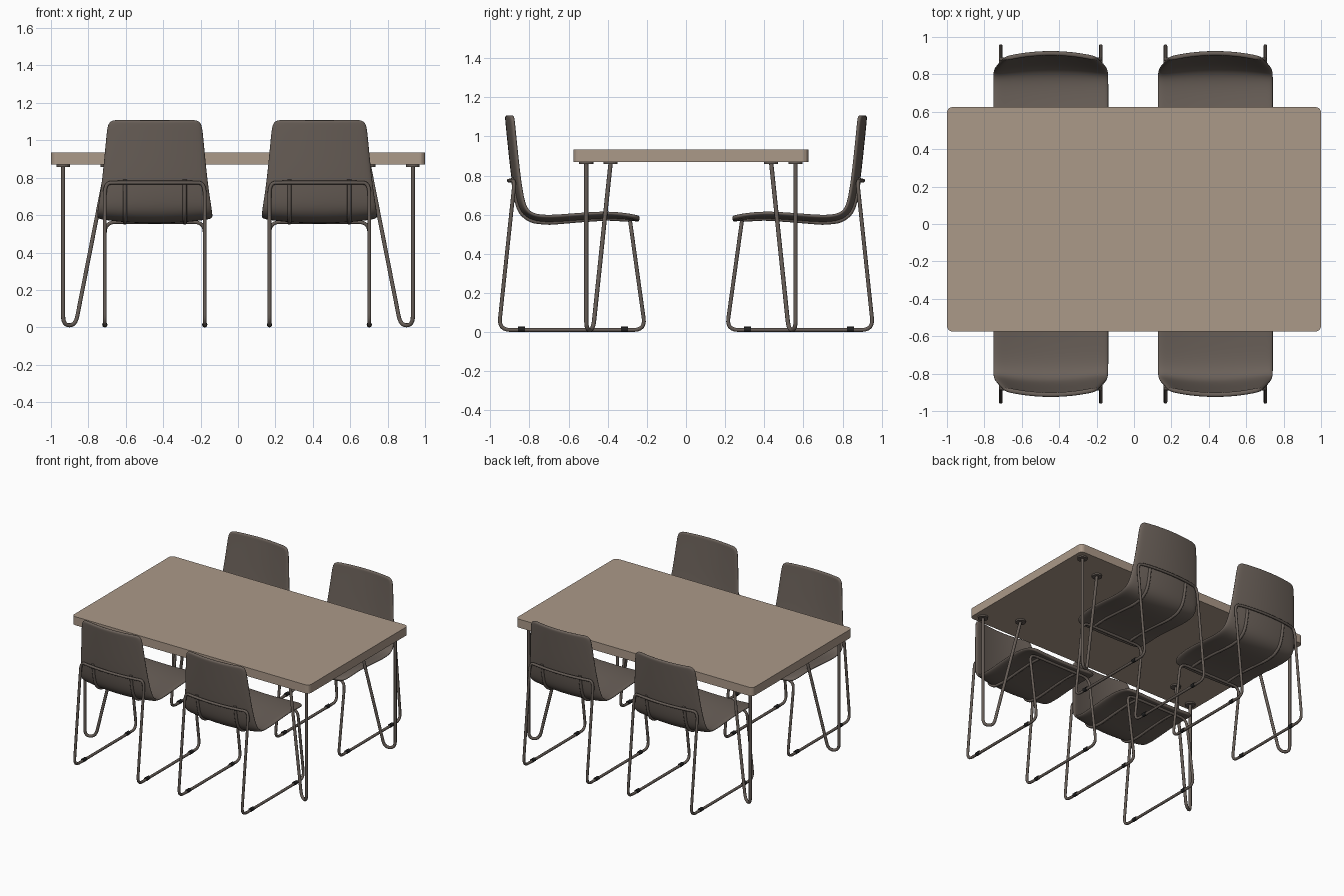
import bpy, bmesh, math
from mathutils import Vector

cube = bpy.data.objects.get("Cube")
if cube:
    bpy.data.objects.remove(cube, do_unlink=True)


def material(name, color):
    m = bpy.data.materials.new(name)
    m.use_nodes = True
    m.diffuse_color = (*color, 1)
    bsdf = next(n for n in m.node_tree.nodes if n.type == 'BSDF_PRINCIPLED')
    bsdf.inputs["Base Color"].default_value = (*color, 1)
    return m


WOOD = material("pale_wood", (0.41, 0.32, 0.25))
SHELL = material("warm_grey_seat", (0.145, 0.118, 0.1))
METAL = material("grey_metal", (0.13, 0.107, 0.092))
RUBBER = material("black_rubber", (0.015, 0.015, 0.015))


def add(name, mesh, mat=None):
    if mat:
        mesh.materials.clear()
        mesh.materials.append(mat)
    ob = bpy.data.objects.new(name, mesh)
    bpy.context.collection.objects.link(ob)
    return ob


def from_bmesh(name, bm):
    me = bpy.data.meshes.new(name)
    bm.to_mesh(me)
    bm.free()
    return me


def baked(ob):
    """Evaluated copy of an object's surface; the source object is removed."""
    deps = bpy.context.evaluated_depsgraph_get()
    me = bpy.data.meshes.new_from_object(ob.evaluated_get(deps))
    bpy.data.objects.remove(ob, do_unlink=True)
    for p in me.polygons:
        p.use_smooth = True
    return me


def rounded(pts, radius, cyclic=False, steps=6):
    """Replace the corners of a path by smooth bends."""
    pts = [Vector(p) for p in pts]
    out, n = [], len(pts)
    for i, p in enumerate(pts):
        if not cyclic and i in (0, n - 1):
            out.append(p)
            continue
        a, b = pts[i - 1] - p, pts[(i + 1) % n] - p
        a = p + a.normalized() * min(radius, a.length * 0.49)
        b = p + b.normalized() * min(radius, b.length * 0.49)
        for k in range(steps + 1):
            t = k / steps
            out.append(a * (1 - t) ** 2 + p * 2 * t * (1 - t) + b * t * t)
    return out


def tube(name, pts, r, cyclic=False):
    cu = bpy.data.curves.new(name, 'CURVE')
    cu.dimensions = '3D'
    cu.bevel_depth = r
    cu.bevel_resolution = 3
    cu.use_fill_caps = True
    sp = cu.splines.new('POLY')
    sp.points.add(len(pts) - 1)
    for q, p in zip(sp.points, pts):
        q.co = (*p, 1)
    sp.use_cyclic_u = cyclic
    return baked(add(name, cu))


def cylinder(name, r, depth, rot=None):
    bm = bmesh.new()
    bmesh.ops.create_cone(bm, cap_ends=True, segments=20, radius1=r, radius2=r, depth=depth)
    if rot:
        bmesh.ops.rotate(bm, verts=bm.verts, matrix=rot)
    return from_bmesh(name, bm)


# Table top with rounded corners
TABLE_Y = 0.025
bm = bmesh.new()
bmesh.ops.create_cube(bm, size=1)
bmesh.ops.scale(bm, vec=(2, 1.2, 0.065), verts=bm.verts)
upright = [e for e in bm.edges if abs(e.verts[0].co.z - e.verts[1].co.z) > 0.01]
bmesh.ops.bevel(bm, geom=upright, offset=0.03, segments=5, profile=0.5, affect='EDGES')
add("table_top", from_bmesh("table_top", bm), WOOD).location = (0, TABLE_Y, 0.902)

# Hairpin table legs with round mounting plates
plate = cylinder("mounting_plate", 0.036, 0.012)
for sx, side in ((1, "left"), (-1, "right")):
    for sy, end in ((-1, "front"), (1, "back")):
        outer = Vector((sx * 0.935, TABLE_Y + sy * 0.535, 0))
        inner = Vector((sx * 0.7, TABLE_Y + sy * 0.41, 0))
        turn = outer + (inner - outer).normalized() * 0.075
        top, low = Vector((0, 0, 0.868)), Vector((0, 0, 0.011))
        path = rounded([outer + top, outer + low, turn + low, inner + top], 0.05)
        add(f"table_leg_{end}_{side}", tube("table_leg", path, 0.011), METAL)
        for p in (outer, inner):
            add(f"mounting_plate_{end}_{side}", plate, METAL).location = p + Vector((0, 0, 0.864))

# Chair shell centre line from seat front to back top: y, z, half width, edge lift
ROWS = [(-0.238, .574, .25, .008), (-0.25, .577, .285, .01), (-0.29, .583, .305, .015),
        (-0.4, .587, .31, .025), (-0.55, .577, .31, .025), (-0.7, .564, .31, .025),
        (-0.79, .573, .31, .025), (-0.842, .612, .308, .028), (-0.865, .68, .298, .03),
        (-0.882, .79, .283, .03), (-0.898, .94, .268, .03), (-0.909, 1.05, .258, .03),
        (-0.913, 1.09, .25, .03), (-0.914, 1.108, .225, .025)]


def shell_point(i, x, offset=0):
    """Point on the shell at row i and width x, pushed towards the sitter by offset."""
    y, z, half, lift = ROWS[i]
    a, b = ROWS[max(i - 1, 0)], ROWS[min(i + 1, len(ROWS) - 1)]
    normal = Vector((0, b[1] - a[1], a[0] - b[0])).normalized()
    return Vector((x, y, z)) + normal * (lift * (x / half) ** 2 + offset)


COLS = 10
bm = bmesh.new()
grid = [[bm.verts.new(shell_point(i, row[2] * (2 * c / COLS - 1))) for c in range(COLS + 1)]
        for i, row in enumerate(ROWS)]
for r0, r1 in zip(grid, grid[1:]):
    for c in range(COLS):
        bm.faces.new((r0[c], r0[c + 1], r1[c + 1], r1[c]))
bmesh.ops.recalc_face_normals(bm, faces=bm.faces)
ob = add("seat_shell", from_bmesh("seat_shell", bm))
solid = ob.modifiers.new("thickness", 'SOLIDIFY')
solid.thickness, solid.offset = 0.024, 0
sub = ob.modifiers.new("smooth", 'SUBSURF')
sub.levels = sub.render_levels = 2
shell = baked(ob)

# Sled frame: one closed tube with a bar curving behind the backrest
X = 0.267
side_path = [(-0.285, .563), (-0.208, .011), (-0.957, .011), (-0.876, .772)]
bar = [(X * k / 4, -0.906 + 0.026 * (k / 4) ** 2, .774) for k in range(3, -4, -1)]
loop = [(X, y, z) for y, z in side_path] + bar + [(-X, y, z) for y, z in reversed(side_path)]
frame = tube("sled_frame", rounded(loop, 0.06, True), 0.01, True)

# Support rods under the seat and up to the back bar
rods = [tube("support_rod", rounded([shell_point(i, s * 0.16, -0.013) for i in range(2, 10)], 0.03), 0.011)
        for s in (1, -1)]
pad = cylinder("foot_pad", 0.014, 0.035, Vector((0, 0, 1)).rotation_difference(Vector((0, 1, 0))).to_matrix())

# Four chairs facing the table
for end, turn in (("front", 0), ("back", math.pi)):
    for side, cx in (("left", 0.435), ("right", -0.445)):
        tag = f"{end}_{side}"
        parts = [add(f"chair_shell_{tag}", shell, SHELL), add(f"chair_frame_{tag}", frame, METAL)]
        parts += [add(f"chair_support_rod_{tag}", rod, METAL) for rod in rods]
        for ob in parts:
            ob.location.x = cx
            ob.rotation_euler.z = turn
        for s in (1, -1):
            for y in (-0.84, -0.315):
                foot = add(f"chair_foot_{tag}", pad, RUBBER)
                foot.location = (cx + s * X, y if end == "front" else -y, 0.014)
